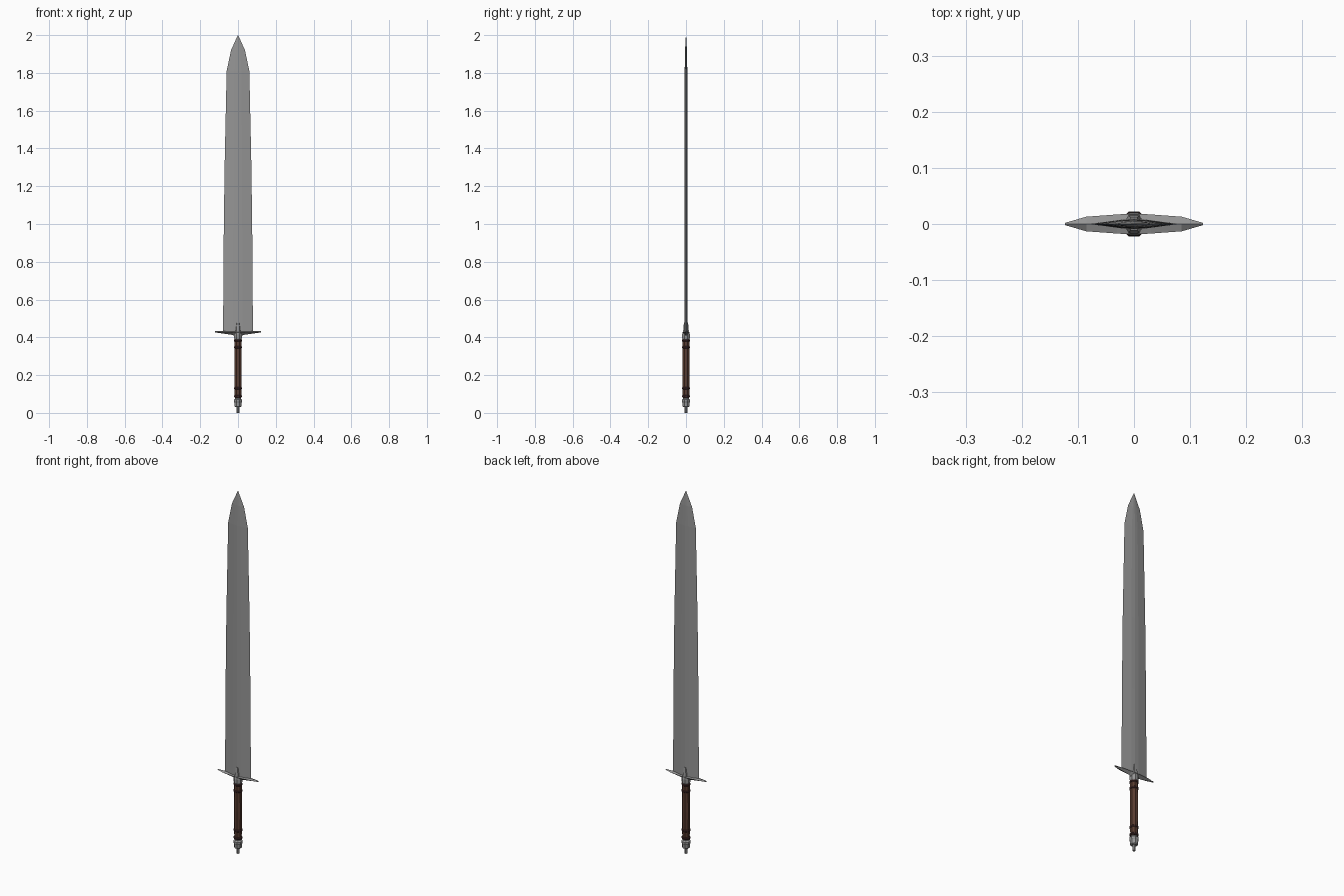
import bpy, bmesh
from math import cos, sin, pi

if "Cube" in bpy.data.objects:
    bpy.data.objects.remove(bpy.data.objects["Cube"])


def material(name, rgb):
    m = bpy.data.materials.new(name)
    m.diffuse_color = (*rgb, 1)
    m.use_nodes = True
    m.node_tree.nodes["Principled BSDF"].inputs["Base Color"].default_value = m.diffuse_color
    return m


def loft(name, rings, mat=None):
    """Skin a list of equal-length closed rings and cap the ends."""
    bm = bmesh.new()
    loops = [[bm.verts.new(p) for p in ring] for ring in rings]
    n = len(loops[0])
    for a, b in zip(loops, loops[1:]):
        for i in range(n):
            j = (i + 1) % n
            bm.faces.new((a[i], a[j], b[j], b[i]))
    bm.faces.new(loops[0][::-1])
    bm.faces.new(loops[-1])
    bmesh.ops.remove_doubles(bm, verts=bm.verts, dist=1e-5)
    bmesh.ops.recalc_face_normals(bm, faces=bm.faces)
    me = bpy.data.meshes.new(name)
    bm.to_mesh(me)
    bm.free()
    ob = bpy.data.objects.new(name, me)
    bpy.context.collection.objects.link(ob)
    if mat:
        me.materials.append(mat)
    return ob


def turned(name, profile, mat=None, sides=8):
    """Lathe-like part from (radius, z) pairs."""
    return loft(name, [[(r * cos(2 * pi * (i + .5) / sides),
                         r * sin(2 * pi * (i + .5) / sides), z)
                        for i in range(sides)] for r, z in profile], mat)


leather = material("leather", (0.10, 0.045, 0.03))
dark_leather = material("dark_leather", (0.06, 0.025, 0.025))
steel = material("steel", (0.30, 0.30, 0.30))

# Blade: flattened diamond section, tapering to the point
blade = [(.079, .009, .424), (.076, .0085, .90), (.071, .008, 1.30),
         (.060, .007, 1.81), (.037, .005, 1.92), (.0008, .0006, 2.0)]
loft("blade", [[(w, 0, z), (.3 * w, t * .85, z), (0, t, z), (-.3 * w, t * .85, z),
                (-w, 0, z), (-.3 * w, -t * .85, z), (0, -t, z), (.3 * w, -t * .85, z)]
               for w, t, z in blade], steel)

# Crossguard: lens-shaped plate, deepest under the blade
half = [(.123, .002, .426, .431), (.085, .013, .421, .431),
        (.03, .017, .413, .430), (.014, .018, .405, .430)]
stations = [(-x, d, lo, hi) for x, d, lo, hi in half] + half[::-1]
loft("crossguard", [[(x, -d, hi - .003), (x, 0, lo), (x, d, hi - .003), (x, 0, hi + .002)]
                    for x, d, lo, hi in stations], steel)

# Langets: pointed tongues on both blade faces
for side, label in ((-1, "front"), (1, "back")):
    loft(label + "_langet", [[(-w, side * .003, z), (w, side * .003, z),
                              (w * .6, side * d, z), (-w * .6, side * d, z)]
                             for w, d, z in ((.017, .017, .415), (.014, .014, .445),
                                             (.009, .011, .478))], steel)

# Collar between grip and guard
turned("grip_collar", [(.018, .385), (.022, .395), (.022, .415), (.017, .43)], steel)

# Grip with raised bands
turned("grip", [(.018, .08), (.020, .12), (.0215, .24), (.020, .36), (.019, .395)], leather)
for i, z in enumerate((.088, .13, .347, .383)):
    turned(f"grip_band_{i + 1}", [(.020, z - .006), (.0235, z - .003),
                                  (.0235, z + .003), (.020, z + .006)], dark_leather)

# Pommel and its peened end
turned("pommel", [(.015, .030), (.020, .034), (.021, .055), (.024, .060),
                  (.024, .070), (.017, .076), (.017, .086)], steel)
turned("pommel_nut", [(.007, 0), (.008, .004), (.008, .032)], steel)
